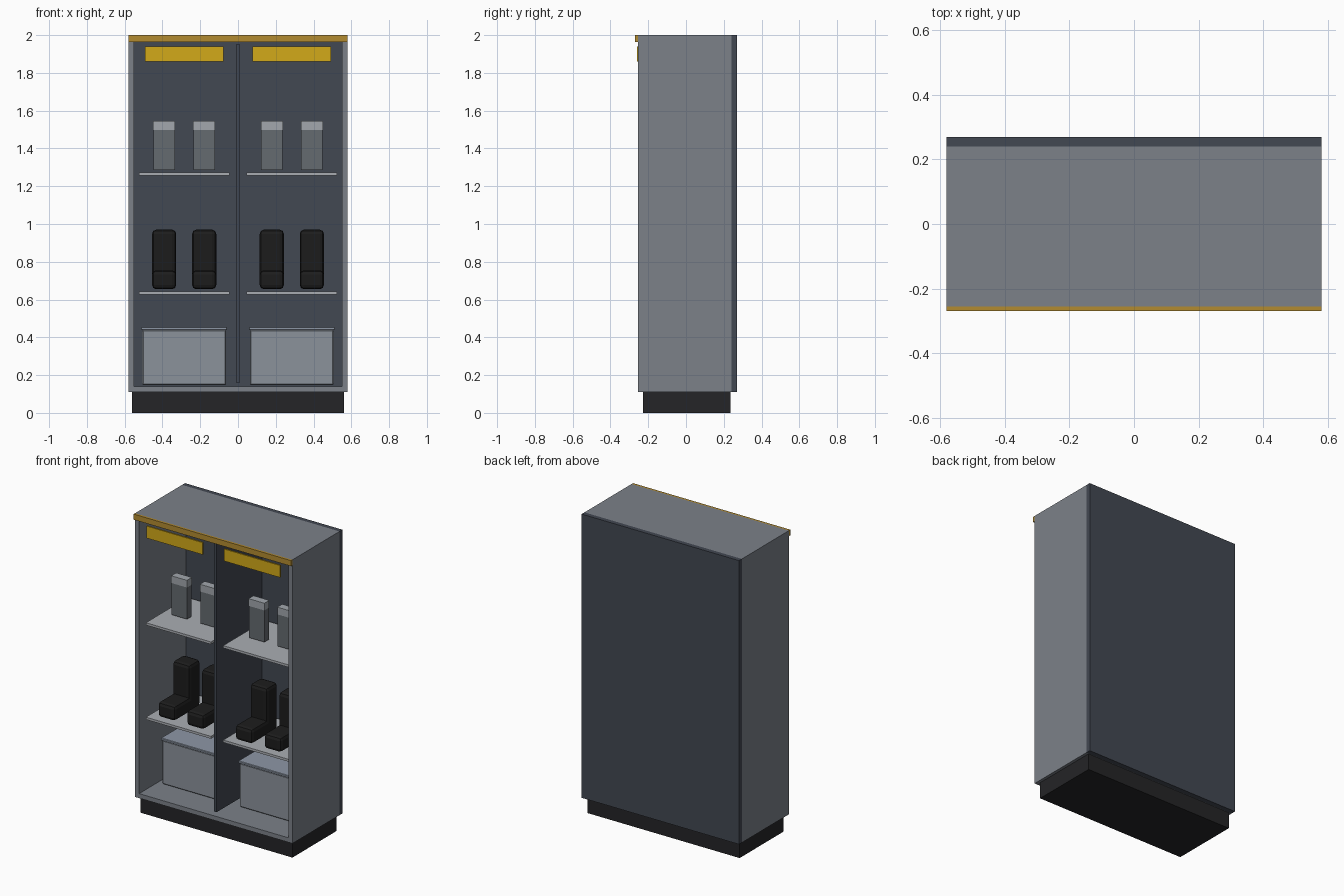
import bpy

if "Cube" in bpy.data.objects:
    bpy.data.objects.remove(bpy.data.objects["Cube"])


def material(name, rgb):
    m = bpy.data.materials.new(name)
    m.diffuse_color = (*rgb, 1)
    m.use_nodes = True
    m.node_tree.nodes["Principled BSDF"].inputs["Base Color"].default_value = m.diffuse_color
    return m


BODY = material("body_grey", (0.20, 0.22, 0.25))
DARK = material("dark_panel", (0.055, 0.065, 0.085))
BLACK = material("plinth_black", (0.018, 0.018, 0.02))
BOOT = material("boot_black", (0.012, 0.012, 0.012))
TRIM = material("trim_yellow", (0.45, 0.26, 0.03))
LABEL = material("label_yellow", (0.65, 0.40, 0.01))
SHELF = material("shelf_grey", (0.40, 0.42, 0.45))
CAN = material("canister_grey", (0.13, 0.145, 0.16))
CAP = material("cap_grey", (0.36, 0.39, 0.42))
BIN = material("bin_grey", (0.26, 0.29, 0.33))
LID = material("lid_grey", (0.27, 0.31, 0.38))


def box(name, x, y, z, mat, bevel=0, segments=1):
    """Box given by its (min, max) range on each axis."""
    bpy.ops.mesh.primitive_cube_add(size=1)
    o = bpy.context.object
    o.name = name
    lo, hi = zip(x, y, z)
    o.location = [(a + b) / 2 for a, b in zip(lo, hi)]
    o.scale = [b - a for a, b in zip(lo, hi)]
    bpy.ops.object.transform_apply(location=False, rotation=False, scale=True)
    o.data.materials.append(mat)
    if bevel:
        mod = o.modifiers.new("bevel", "BEVEL")
        mod.width = bevel
        mod.segments = segments
    return o


# Cabinet carcass
box("plinth", (-0.56, 0.56), (-0.227, 0.235), (0, 0.11), BLACK)
box("back_panel", (-0.58, 0.58), (0.24, 0.27), (0.11, 2), DARK)
box("top_panel", (-0.58, 0.58), (-0.255, 0.24), (1.965, 2), BODY)
box("bottom_panel", (-0.58, 0.58), (-0.255, 0.24), (0.11, 0.14), BODY)
for side, x in (("left", (-0.58, -0.55)), ("right", (0.55, 0.58))):
    box(side + "_side_panel", x, (-0.255, 0.24), (0.14, 1.965), BODY)
box("divider", (-0.01, 0.01), (-0.24, 0.24), (0.16, 1.95), DARK)
box("top_trim", (-0.58, 0.58), (-0.27, -0.255), (1.963, 2), TRIM)

# Contents of each bay
for bay, cx in (("left", -0.285), ("right", 0.285)):
    def span(half, c=cx):
        return (c - half, c + half)

    box(bay + "_name_plate", span(0.207), (-0.26, -0.25), (1.86, 1.94), LABEL)
    box(bay + "_upper_shelf", span(0.24), (-0.22, 0.22), (1.256, 1.272), SHELF)
    box(bay + "_lower_shelf", span(0.24), (-0.22, 0.22), (0.627, 0.643), SHELF)

    # Storage bin with a thin lid
    box(bay + "_bin", span(0.222), (-0.075, 0.2), (0.147, 0.44), BIN, 0.006)
    box(bay + "_bin_lid", span(0.228), (-0.08, 0.205), (0.438, 0.454), LID, 0.003)

    # Paired canisters and boots
    for n, dx in (("a", -0.106), ("b", 0.106)):
        c = cx + dx
        box(f"{bay}_canister_{n}", span(0.057, c), (-0.06, -0.012), (1.285, 1.497), CAN)
        box(f"{bay}_canister_cap_{n}", span(0.058, c), (-0.062, -0.01), (1.497, 1.545), CAP)
        box(f"{bay}_boot_shaft_{n}", span(0.064, c), (-0.045, 0.075), (0.655, 0.97), BOOT, 0.022, 2)
        box(f"{bay}_boot_foot_{n}", span(0.064, c), (-0.2, 0.05), (0.655, 0.755), BOOT, 0.022, 2)
